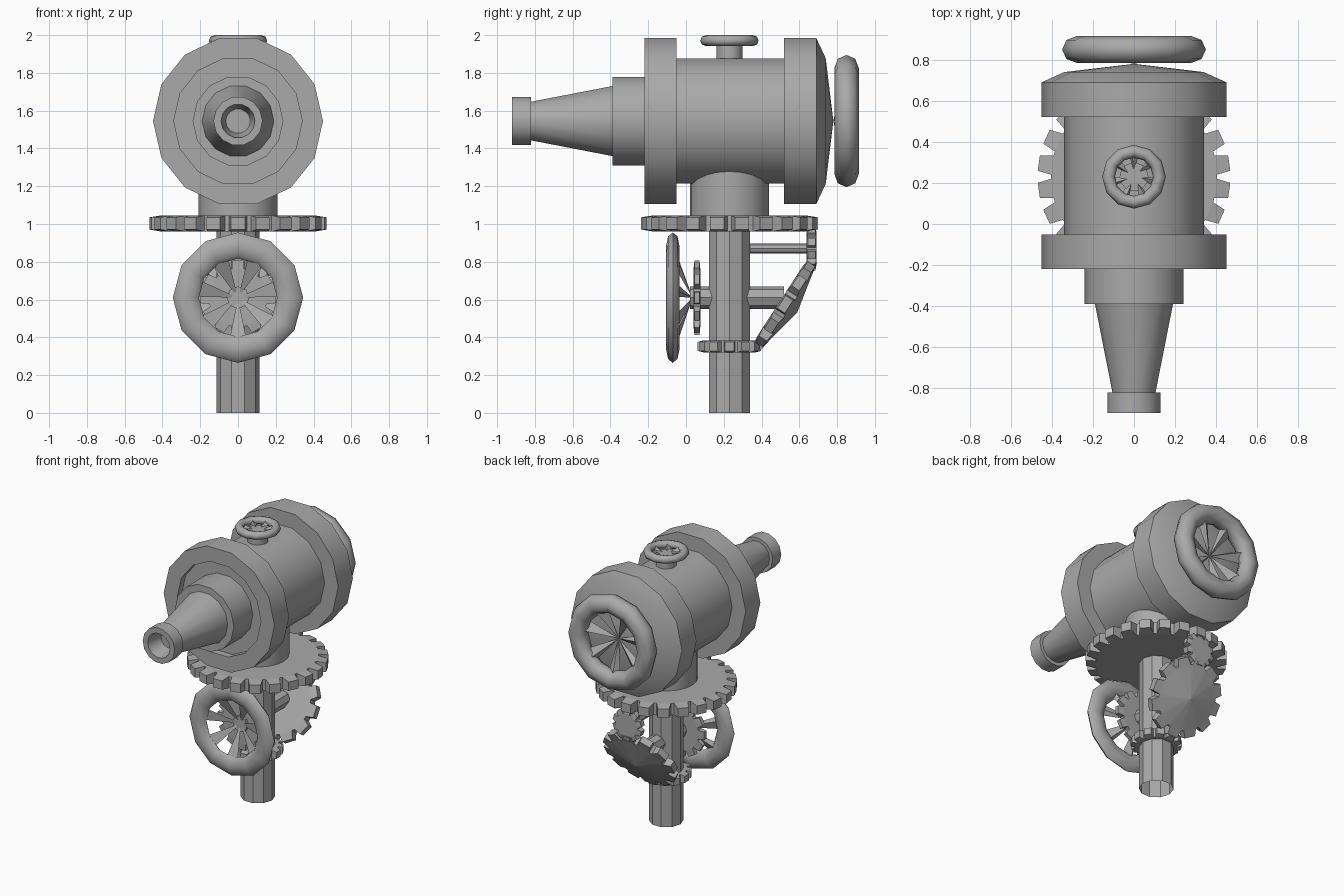
import bpy, bmesh, math
from math import sin, cos, pi, radians
from mathutils import Matrix, Vector

cube = bpy.data.objects.get("Cube")
if cube:
    bpy.data.objects.remove(cube)

grey = bpy.data.materials.new("plain grey")
grey.use_nodes = True
grey.diffuse_color = (0.4, 0.4, 0.4, 1)
grey.node_tree.nodes["Principled BSDF"].inputs["Base Color"].default_value = (0.4, 0.4, 0.4, 1)

BACKWARD = -90   # turns local z towards +y


def finish(name, bm, loc, tilt, angle):
    """Turn a bmesh into a placed, shaded object."""
    bmesh.ops.remove_doubles(bm, verts=bm.verts, dist=0.0001)
    bmesh.ops.recalc_face_normals(bm, faces=bm.faces)
    bmesh.ops.transform(bm, verts=bm.verts,
                        matrix=Matrix.Translation(loc) @ Matrix.Rotation(radians(tilt), 4, 'X'))
    mesh = bpy.data.meshes.new(name)
    bm.to_mesh(mesh)
    bm.free()
    mesh.materials.append(grey)
    obj = bpy.data.objects.new(name, mesh)
    bpy.context.collection.objects.link(obj)
    if angle:
        bpy.ops.object.select_all(action='DESELECT')
        obj.select_set(True)
        bpy.context.view_layer.objects.active = obj
        bpy.ops.object.shade_smooth_by_angle(angle=radians(angle))
    return obj


def lathe(name, profile, sides, loc, tilt=0, angle=30, closed=False):
    """Spin (height, radius) points around local z."""
    bm = bmesh.new()
    rings = []
    for h, r in profile:
        if r == 0:
            rings.append([bm.verts.new((0, 0, h))] * sides)
        else:
            rings.append([bm.verts.new((r * cos(2 * pi * i / sides), r * sin(2 * pi * i / sides), h))
                          for i in range(sides)])
    pairs = list(zip(rings, rings[1:]))
    if closed:
        pairs.append((rings[-1], rings[0]))
    for a, b in pairs:
        for i in range(sides):
            j = (i + 1) % sides
            corners = list(dict.fromkeys((a[i], a[j], b[j], b[i])))
            if len(corners) > 2:
                bm.faces.new(corners)
    return finish(name, bm, loc, tilt, angle)


def rod(name, radius, start, end, sides, loc, tilt=0, angle=30, caps=True):
    profile = [(start, radius), (end, radius)]
    if caps:
        profile = [(start, 0)] + profile + [(end, 0)]
    return lathe(name, profile, sides, loc, tilt, angle)


def gear(name, teeth, tip, root, half, loc, tilt=0, dome=0.0):
    """Toothed disc whose teeth thin towards their tips."""
    bm = bmesh.new()
    outline = []
    for t in range(teeth):
        for offset, r, h in ((-.41, root, half), (-.28, tip, half * .75),
                             (.28, tip, half * .75), (.41, root, half)):
            a = 2 * pi * (t + offset) / teeth + pi / 2
            outline.append((r * cos(a), r * sin(a), h))
    top = [bm.verts.new(p) for p in outline]
    low = [bm.verts.new((x, y, -h)) for x, y, h in outline]
    hub_top = bm.verts.new((0, 0, half + dome))
    hub_low = bm.verts.new((0, 0, -half))
    n = len(top)
    for i in range(n):
        j = (i + 1) % n
        bm.faces.new((low[i], low[j], top[j], top[i]))
        if i % 4 == 0:      # tooth faces and the disc behind them
            for ring in (top, low):
                bm.faces.new(ring[i:i + 4])
    for ring, hub in ((top, hub_top), (low, hub_low)):
        for t in range(teeth):
            a, b, c = ring[4 * t], ring[4 * t + 3], ring[(4 * t + 4) % n]
            bm.faces.new((a, b, hub))
            bm.faces.new((b, c, hub))
    return finish(name, bm, loc, tilt, 0)


def handwheel(name, radius, half, depth, loc, tilt=0, spokes=7):
    """Fat rim with wedge spokes meeting at a sunken hub point."""
    major, minor = radius * .8, radius * .2
    section = [(half * sin(2 * pi * k / 8), major + minor * cos(2 * pi * k / 8)) for k in range(8)]
    lathe(name + "_rim", section, 12, loc, tilt, 50, closed=True)
    bm = bmesh.new()
    for s in range(spokes):
        a = 2 * pi * s / spokes + pi / 2
        hub = bm.verts.new((0, 0, depth))
        ends = [bm.verts.new((major * .9 * cos(a + da), major * .9 * sin(a + da), h))
                for da, h in ((-.2, -half * .3), (.2, -half * .3), (.08, half * .6))]
        for i in range(3):
            bm.faces.new((hub, ends[i], ends[(i + 1) % 3]))
        bm.faces.new(ends)
    finish(name + "_spokes", bm, loc, tilt, 0)


# Nozzle, flanged barrel and shallow rear cone, turned as one piece
lathe("nozzle_and_barrel", [
    (-.80, 0), (-.80, .065), (-.92, .09), (-.92, .13), (-.82, .13), (-.82, .105),
    (-.39, .19), (-.39, .24), (-.17, .24), (-.17, .34), (-.22, .34), (-.22, .45),
    (-.05, .45), (-.05, .34), (.52, .34), (.52, .45), (.69, .45), (.74, .34), (.78, 0)],
    14, (0, 0, 1.545), BACKWARD)

# Upright post and swivel neck
POST_Y = 0.23
rod("post", .115, 0, 1.0, 10, (0, POST_Y, 0), angle=0, caps=False)
rod("swivel_neck", .21, 1.0, 1.32, 20, (0, POST_Y, 0))

# Top valve and the two larger handwheels
rod("top_valve_stem", .07, 1.8, 1.96, 14, (0, POST_Y, 0))
handwheel("top_valve", .155, .029, -.025, (0, POST_Y, 1.971))
handwheel("rear_wheel", .35, .065, -.07, (0, .85, 1.545), BACKWARD)
handwheel("front_wheel", .345, .035, .105, (0, -.07, .61), BACKWARD)

# Gear train
gear("turntable_gear", 22, .47, .405, .043, (0, POST_Y, 1.003))
gear("post_gear", 12, .17, .14, .032, (0, POST_Y, .352))
gear("front_gear", 12, .2, .155, .018, (0, .058, .61), BACKWARD)
gear("pinion_gear", 10, .118, .088, .026, (0, .665, .87), BACKWARD)
gear("tilted_gear", 12, .275, .225, .032, (0, .525, .575), -123, dome=.045)

# Shafts through the post
rod("crank_shaft", .06, .02, .52, 8, (0, 0, .61), BACKWARD, angle=0)
rod("pinion_shaft", .027, .25, .66, 8, (0, 0, .87), BACKWARD, angle=0)
